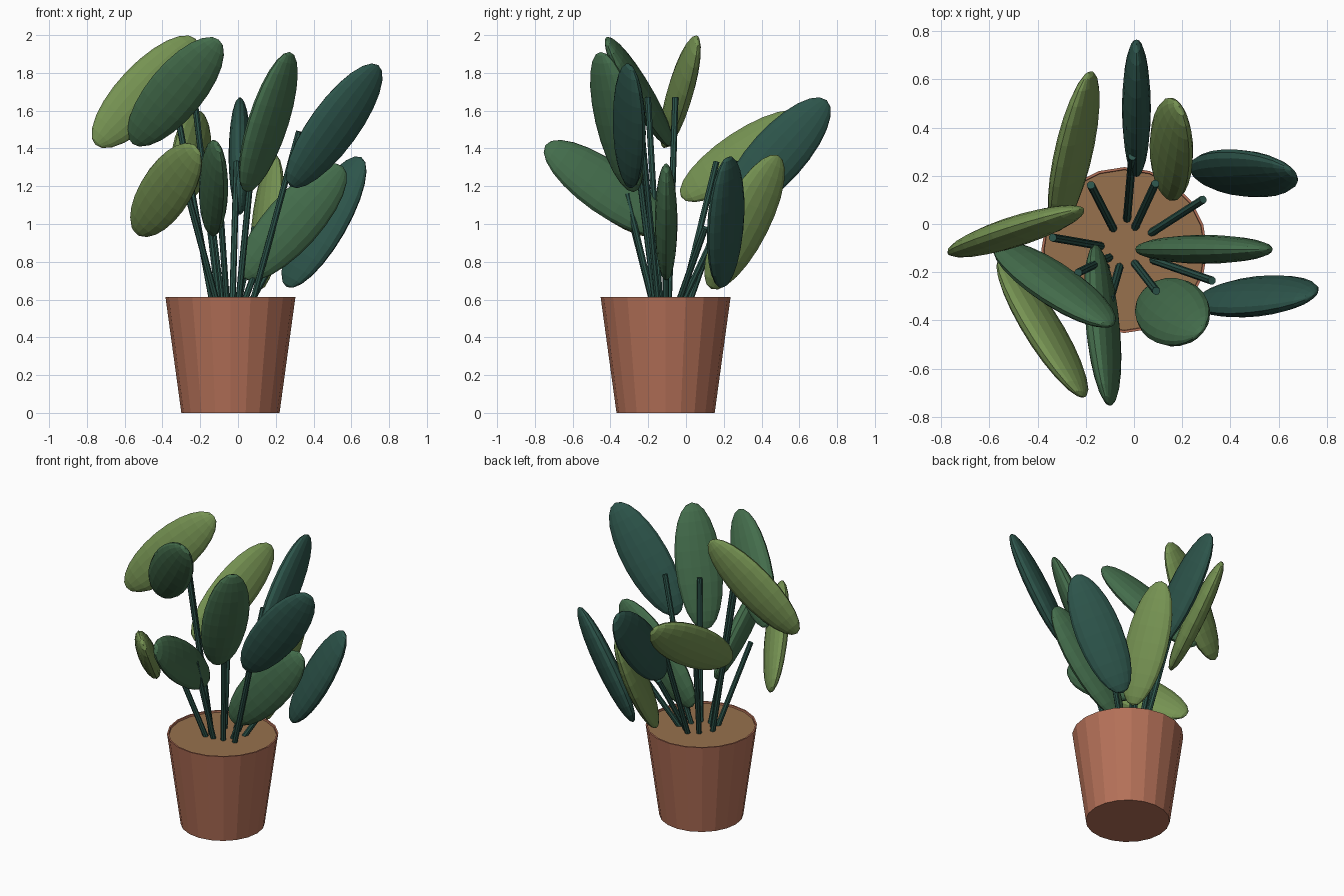
import bpy, bmesh, math
from mathutils import Vector, Matrix

if "Cube" in bpy.data.objects:
    bpy.data.objects.remove(bpy.data.objects["Cube"])


def material(name, rgb):
    m = bpy.data.materials.new(name)
    m.diffuse_color = (*rgb, 1)
    m.use_nodes = True
    m.node_tree.nodes["Principled BSDF"].inputs["Base Color"].default_value = m.diffuse_color
    return m


TERRACOTTA = material("terracotta", (0.46, 0.165, 0.098))
SOIL = material("soil brown", (0.31, 0.165, 0.075))
LIGHT = material("light olive green", (0.18, 0.29, 0.085))
GREEN = material("mid green", (0.058, 0.155, 0.073))
TEAL = material("dark teal green", (0.026, 0.09, 0.07))

POT = Vector((-0.04, -0.108, 0))


def make_object(name, bm, mat):
    bmesh.ops.recalc_face_normals(bm, faces=bm.faces)
    me = bpy.data.meshes.new(name)
    bm.to_mesh(me)
    bm.free()
    me.materials.append(mat)
    ob = bpy.data.objects.new(name, me)
    bpy.context.collection.objects.link(ob)
    return ob


def lathe(name, profile, mat, sides=20):
    """Turn a (radius, z) profile around the pot axis, capping both ends."""
    bm = bmesh.new()
    rings = []
    for r, z in profile:
        rings.append([bm.verts.new(POT + Vector((r * math.cos(t), r * math.sin(t), z)))
                      for t in (2 * math.pi * i / sides for i in range(sides))])
    for lo, hi in zip(rings, rings[1:]):
        for i in range(sides):
            j = (i + 1) % sides
            bm.faces.new((lo[i], lo[j], hi[j], hi[i]))
    bm.faces.new(rings[0])
    bm.faces.new(rings[-1])
    return make_object(name, bm, mat)


def leaf(name, centre, heading, rise, roll, mat):
    """Flattened sphere pointing along a heading and rise, rolled about its length."""
    az, el, ro = (math.radians(a) for a in (heading, rise, roll))
    rot = (Matrix.Rotation(az, 4, 'Z') @ Matrix.Rotation(math.pi / 2 - el, 4, 'Y')
           @ Matrix.Rotation(ro, 4, 'Z'))
    bm = bmesh.new()
    bmesh.ops.create_uvsphere(bm, u_segments=16, v_segments=12, radius=1)
    size = Matrix.Diagonal((0.147, 0.06, 0.397, 1))
    bm.transform(Matrix.Translation(centre) @ rot @ size)
    return make_object(name, bm, mat)


def stem(name, centre):
    """Thin rod from the soil, leaning outward to the inner side of its leaf."""
    out = Vector(centre) - POT
    height = out.z
    out.z = 0
    a = POT + out * 0.21 + Vector((0, 0, 0.58))
    b = POT + out * 0.66 + Vector((0, 0, height - 0.03))
    d = b - a
    bm = bmesh.new()
    bmesh.ops.create_cone(bm, cap_ends=True, segments=8, radius1=0.017,
                          radius2=0.017, depth=d.length)
    rot = d.to_track_quat('Z', 'Y').to_matrix().to_4x4()
    bm.transform(Matrix.Translation((a + b) / 2) @ rot)
    return make_object(name, bm, TEAL)


# Pot with a thin rim, and the soil inside it
lathe("pot", [(0.26, 0), (0.344, 0.613), (0.334, 0.613), (0.33, 0.59)], TERRACOTTA)
lathe("soil", [(0.325, 0.57), (0.333, 0.602)], SOIL)

# Leaves: colour, centre, heading, rise, roll (degrees)
LEAVES = [
    (LIGHT, (-.49, -.03, 1.70), 19, 45, -10),
    (GREEN, (-.33, -.25, 1.70), -37, 44, 32),
    (LIGHT, (-.38, -.43, 1.18), -60, 34, 23),
    (LIGHT, (-.25, .30, 1.36), 79, 33, -23),
    (GREEN, (-.13, -.42, 1.19), -86, 35, 17),
    (TEAL, (.01, .48, 1.36), 90, 48, 0),
    (GREEN, (.16, -.365, 1.54), -37, 69, 84),
    (TEAL, (.51, -.30, 1.52), 1, 54, 28),
    (GREEN, (.29, -.105, 1.01), 0, 48, 0),
    (TEAL, (.455, .21, 1.01), 3, 60, -39),
    (LIGHT, (.155, .31, 1.01), 80, 63, 36),
]
for i, (mat, centre, heading, rise, roll) in enumerate(LEAVES, 1):
    leaf(f"leaf_{i}", centre, heading, rise, roll, mat)
    stem(f"stem_{i}", centre)
